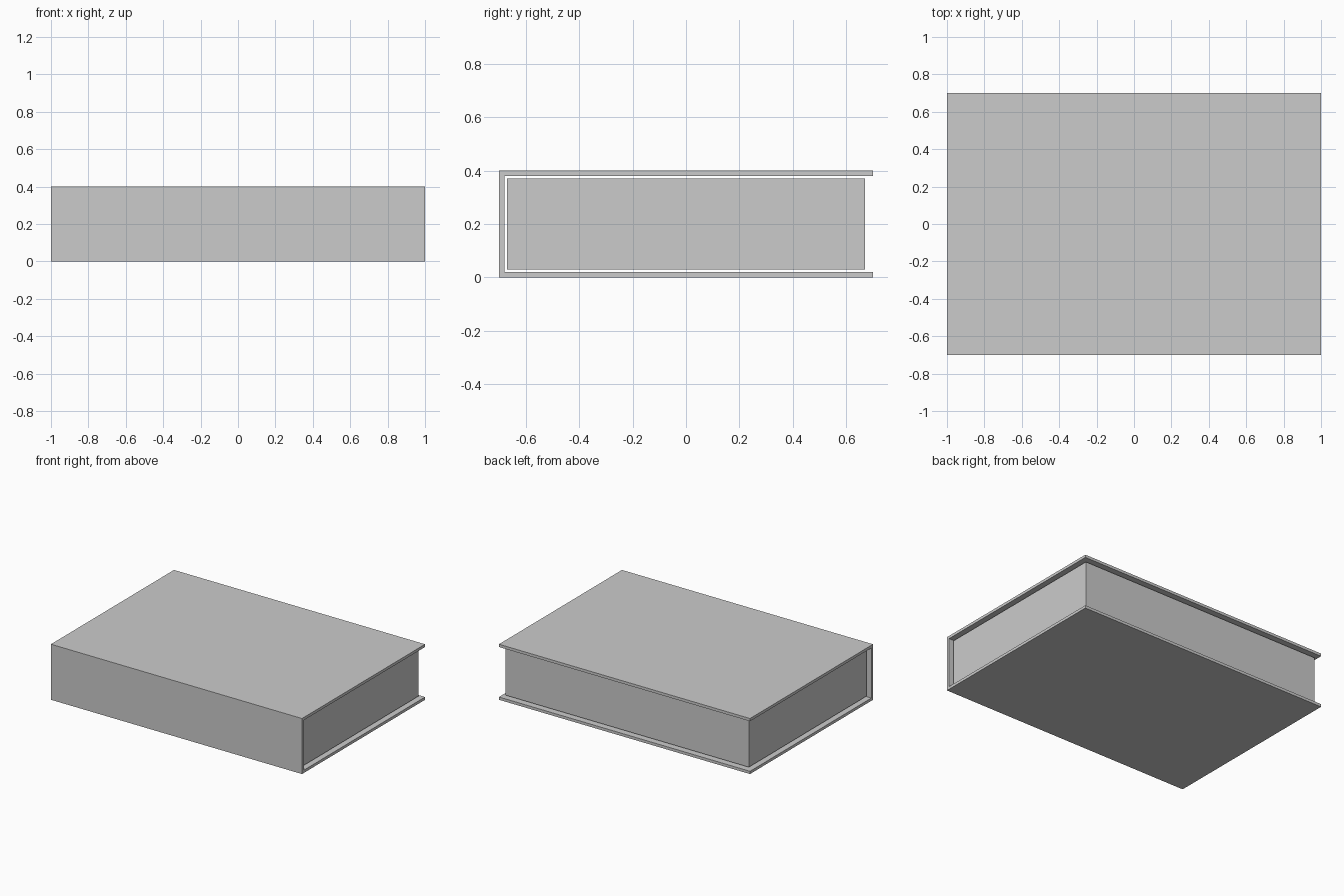
import bpy, bmesh

if "Cube" in bpy.data.objects:
    bpy.data.objects.remove(bpy.data.objects["Cube"])

def extrude_profile(name, profile, half_len):
    """Extrude a closed (y, z) profile along x, centred on x = 0."""
    bm = bmesh.new()
    face = bm.faces.new([bm.verts.new((-half_len, y, z)) for y, z in profile])
    ext = bmesh.ops.extrude_face_region(bm, geom=[face])
    verts = [g for g in ext["geom"] if isinstance(g, bmesh.types.BMVert)]
    bmesh.ops.translate(bm, verts=verts, vec=(2 * half_len, 0, 0))
    bmesh.ops.recalc_face_normals(bm, faces=bm.faces)
    mesh = bpy.data.meshes.new(name)
    bm.to_mesh(mesh)
    bm.free()
    obj = bpy.data.objects.new(name, mesh)
    bpy.context.collection.objects.link(obj)
    return obj

W, H, T = 0.70, 0.40, 0.02   # half width, height, board thickness
GAP = 0.03                   # inset of the page block

# Cover: two boards joined by the spine at the front
extrude_profile("cover", [
    (W, 0), (W, T), (-W + T, T), (-W + T, H - T),
    (W, H - T), (W, H), (-W, H), (-W, 0)], 1.0)

# Page block, inset from the cover on every side
p = W - GAP
extrude_profile("pages", [
    (-p, GAP), (p, GAP), (p, H - GAP), (-p, H - GAP)], 1.0 - GAP)
